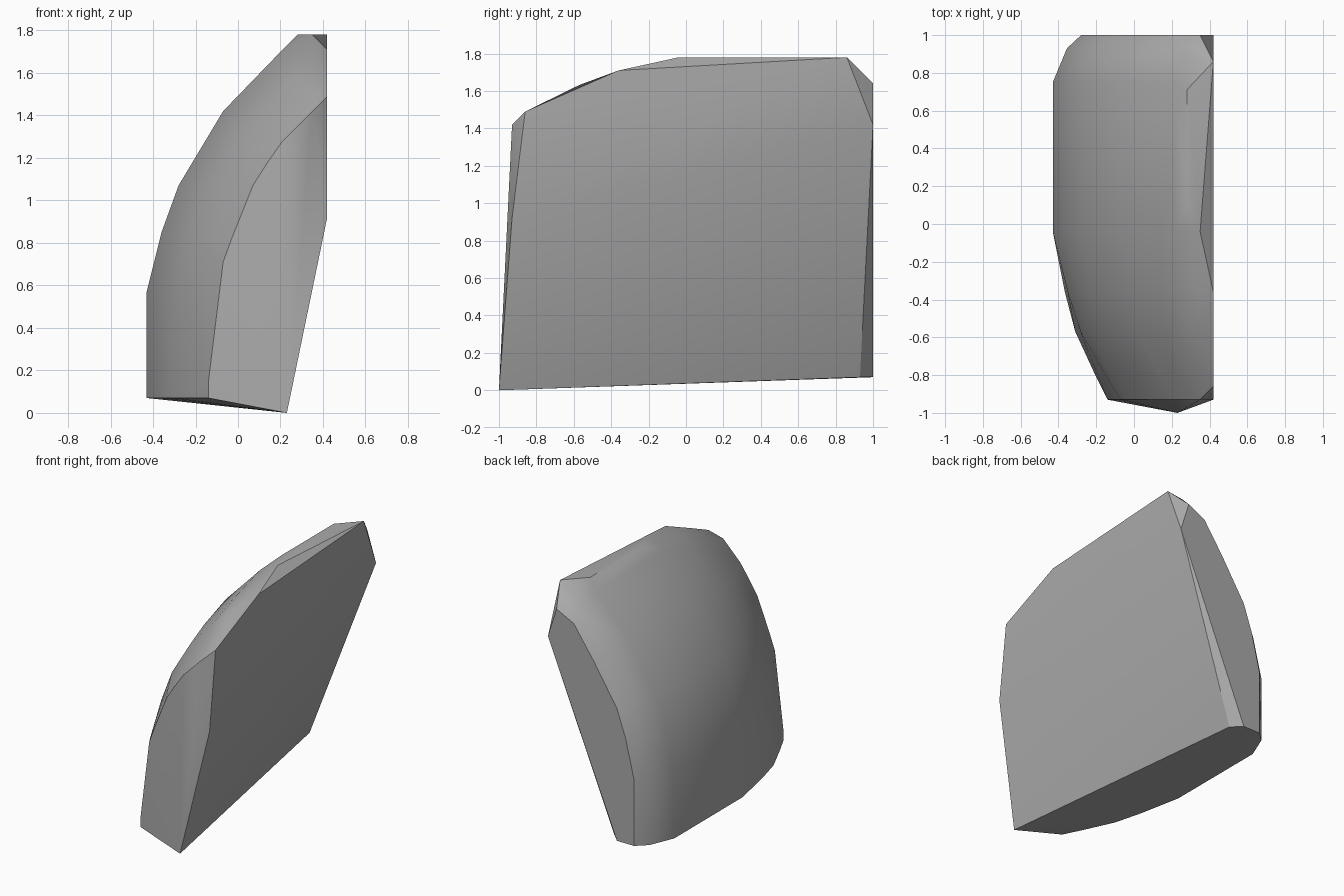
import bpy, bmesh, math
from mathutils import Vector

cube = bpy.data.objects.get("Cube")
if cube:
    bpy.data.objects.remove(cube)

# Stone material
stone = bpy.data.materials.new("stone_grey")
stone.use_nodes = True
grey = (0.4, 0.4, 0.4, 1)
stone.diffuse_color = grey
bsdf = stone.node_tree.nodes["Principled BSDF"]
bsdf.inputs["Base Color"].default_value = grey
bsdf.inputs["Roughness"].default_value = 0.9

# Matching (x, z) profiles of the rounded side, from foot to crest
widest = [(-.43, .07), (-.43, .57), (-.36, .85), (-.28, 1.07), (-.07, 1.42), (.21, 1.71), (.35, 1.78)]
front = [(-.14, .14), (-.07, .71), (-.03, .82), (.07, 1.07), (.14, 1.18), (.21, 1.28), (.35, 1.42)]
back = [(-.28, .07), (-.28, .55), (-.21, .84), (-.14, 1.04), (.05, 1.34), (.21, 1.57), (.35, 1.64)]


def section(y, end, blend):
    """Cross-section at y, blended from the widest profile towards an end profile."""
    ring = []
    for a, b in zip(widest, end):
        p = Vector(a).lerp(Vector(b), blend)
        ring.append((p.x, y, p.y))
    ring.append((ring[0][0], y, .07))
    return ring


points = []
for y, blend in ((-.93, 1), (-.79, .76), (-.57, .41), (-.36, .22), (-.04, 0)):
    points += section(y, front, blend)
for y, blend in ((.75, 0), (.93, .5), (1, 1)):
    points += section(y, back, blend)

# Broken flat side, its lower taper and the crest
points += [(.23, -1, 0), (.42, -.93, .92), (.42, -.86, 1.49), (.42, -.36, 1.71),
           (.42, .86, 1.78), (.42, 1, 1.42), (-.07, .93, .07), (-.14, 1, .07),
           (.28, .71, 1.78), (.28, .1, 1.78)]

# Rock body wrapped around the sections
bm = bmesh.new()
for p in points:
    bm.verts.new(p)
bmesh.ops.remove_doubles(bm, verts=bm.verts[:], dist=.005)
bmesh.ops.convex_hull(bm, input=bm.verts[:])
bmesh.ops.delete(bm, geom=[v for v in bm.verts if not v.link_faces], context='VERTS')
bmesh.ops.dissolve_limit(bm, angle_limit=math.radians(1), verts=bm.verts[:], edges=bm.edges[:])
bmesh.ops.recalc_face_normals(bm, faces=bm.faces[:])
mesh = bpy.data.meshes.new("rock")
bm.to_mesh(mesh)
bm.free()
mesh.materials.append(stone)
rock = bpy.data.objects.new("rock", mesh)
bpy.context.collection.objects.link(rock)

# Soft rounded side with crisp broken edges
for o in bpy.context.selected_objects:
    o.select_set(False)
rock.select_set(True)
bpy.context.view_layer.objects.active = rock
bpy.ops.object.shade_smooth_by_angle(angle=math.radians(30))
